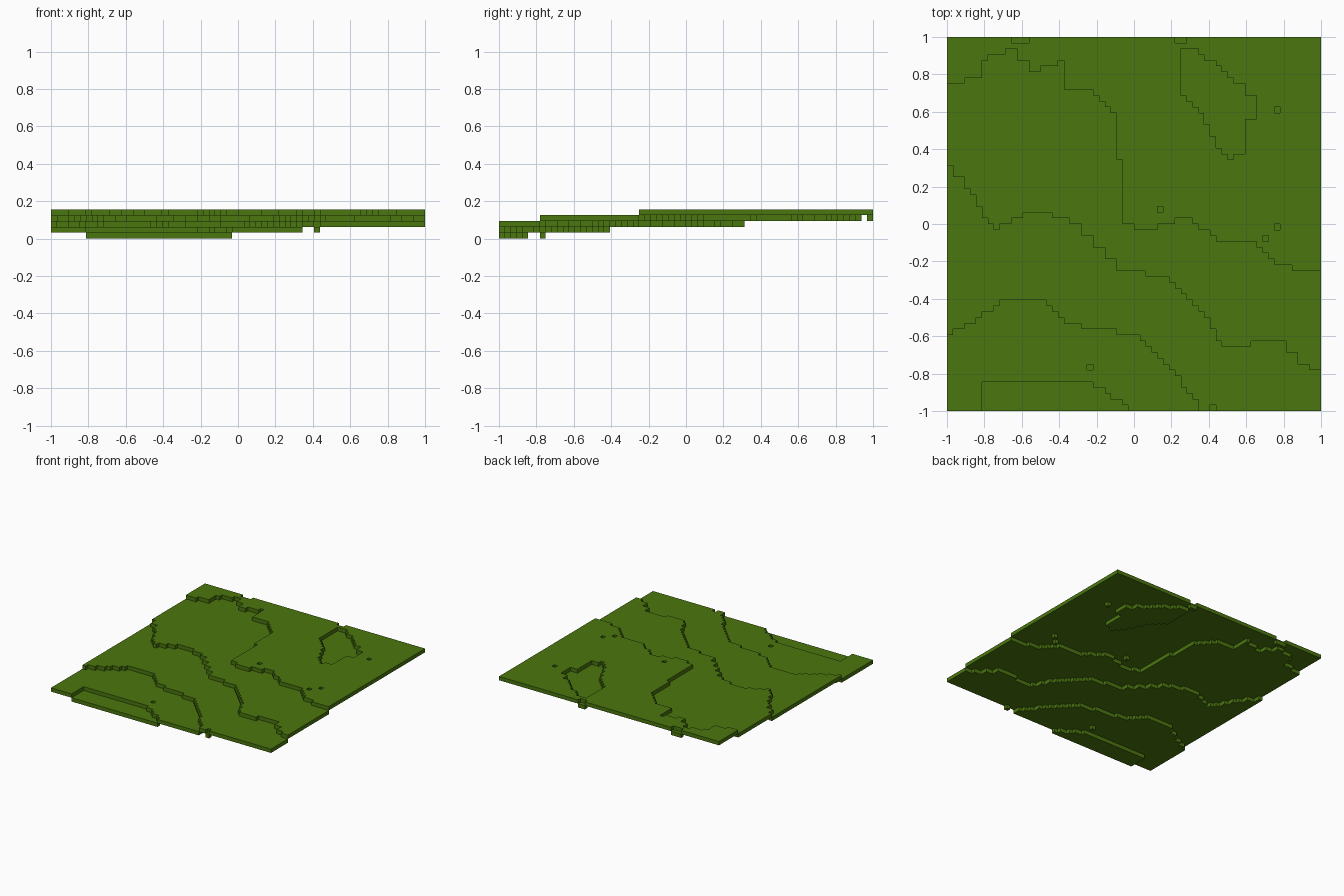
import bpy
import bmesh

cube = bpy.data.objects.get("Cube")
if cube:
    bpy.data.objects.remove(cube, do_unlink=True)

N = 64               # blocks per side
S = 2.0 / N          # block size

grass = bpy.data.materials.new("grass green")
grass.use_nodes = True
grass.diffuse_color = (0.0685, 0.181, 0.0044, 1.0)
bsdf = next(n for n in grass.node_tree.nodes if n.type == 'BSDF_PRINCIPLED')
bsdf.inputs["Base Color"].default_value = grass.diffuse_color


def row_at(path, column):
    """Row where a contour path crosses the middle of a column, else 0."""
    x = column + 0.5
    for (x0, y0), (x1, y1) in zip(path, path[1:]):
        if x0 <= x < x1:
            return round(y0 + (y1 - y0) * (x - x0) / (x1 - x0))
    return 0


# Contours in blocks (column, row): the ground rises one block behind each
CONTOURS = [
    [(6, 5), (25, 5), (27, 3), (31, 1)],
    [(0, 13), (4, 15), (10, 19), (17, 19), (20, 15), (32, 13), (38, 8),
     (43, 1)],
    [(0, 42), (3, 39), (8, 31), (14, 34), (21, 33), (30, 24), (37, 23),
     (44, 17), (47, 11), (57, 12), (62, 7), (64, 7)],
    [(0, 56), (6, 57), (6, 60), (11, 62), (15, 58), (20, 60), (20, 55),
     (25, 55), (29, 50), (29, 43), (30, 43), (30, 32), (34, 31), (41, 33),
     (47, 29), (52, 29), (57, 25), (62, 24), (64, 24)],
]
# Sunken basin in the top terrace, between a near and a far edge
BASIN_NEAR = [(40, 54), (43, 52), (46, 46), (48, 43), (51, 44), (51, 50),
              (53, 50)]
BASIN_FAR = [(40, 62), (42, 62), (49, 57), (53, 53)]
# Single blocks set one lower
DIPS = [(24, 7), (45, 0), (36, 34), (56, 31), (54, 29), (56, 51),
        (11, 63), (12, 63), (13, 63), (39, 63), (40, 63)]


def level_at(i, j):
    level = 1 + sum(j >= row_at(path, i) for path in CONTOURS)
    in_basin = row_at(BASIN_NEAR, i) <= j < row_at(BASIN_FAR, i)
    return level - (in_basin or (i, j) in DIPS)


ground = {(i, j): level_at(i, j) for i in range(N) for j in range(N)}
CORNERS = [(0, 0), (1, 0), (1, 1), (0, 1)]


def make_terrace(level):
    """Slab one block thick covering every cell of one level."""
    bm = bmesh.new()

    def quad(points):
        bm.faces.new([bm.verts.new((x * S - 1, y * S - 1, z * S))
                      for x, y, z in points])

    for (i, j), height in ground.items():
        if height != level:
            continue
        ring = [(i + x, j + y) for x, y in CORNERS]
        quad([(x, y, level) for x, y in ring])
        quad([(x, y, level - 1) for x, y in reversed(ring)])
        # Walls only where the neighbouring cell is on another level
        for (ax, ay), (bx, by) in zip(ring, ring[1:] + ring[:1]):
            if ground.get((i + by - ay, j + ax - bx)) != level:
                quad([(ax, ay, level - 1), (bx, by, level - 1),
                      (bx, by, level), (ax, ay, level)])
    bmesh.ops.remove_doubles(bm, verts=bm.verts[:], dist=S / 100)
    mesh = bpy.data.meshes.new(f"terrace_{level}")
    bm.to_mesh(mesh)
    bm.free()
    mesh.materials.append(grass)
    terrace = bpy.data.objects.new(f"terrace_{level}", mesh)
    bpy.context.scene.collection.objects.link(terrace)


for level in range(1, 6):
    make_terrace(level)
